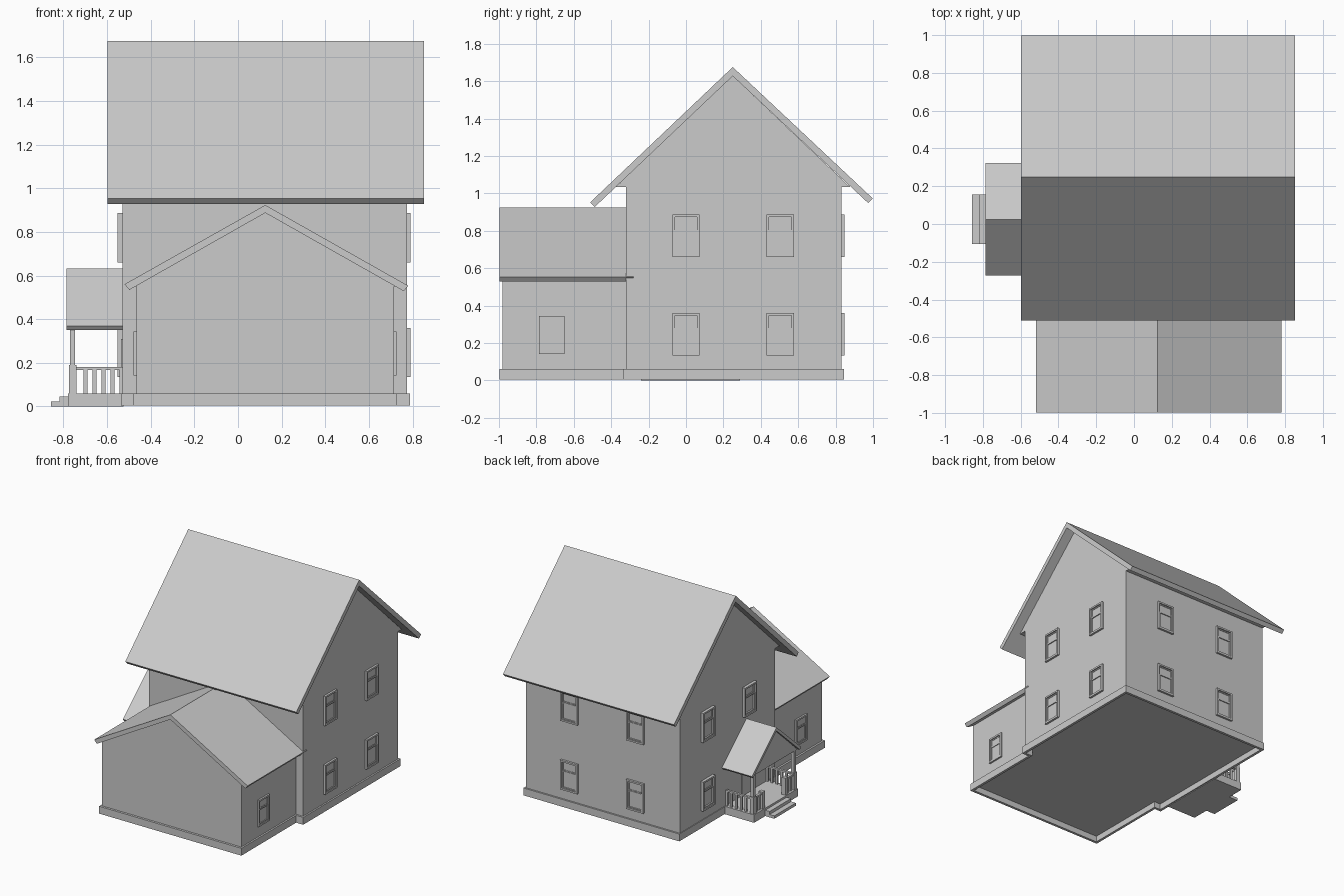
import bpy, bmesh
from math import pi
from mathutils import Matrix, Vector

if "Cube" in bpy.data.objects:
    bpy.data.objects.remove(bpy.data.objects["Cube"])


def finish(name, bm, mat=Matrix()):
    bmesh.ops.recalc_face_normals(bm, faces=bm.faces)
    me = bpy.data.meshes.new(name)
    bm.to_mesh(me)
    bm.free()
    ob = bpy.data.objects.new(name, me)
    ob.matrix_world = mat
    bpy.context.collection.objects.link(ob)
    return ob


def add_box(bm, x0, x1, y0, y1, z0, z1):
    m = Matrix.Translation(((x0 + x1) / 2, (y0 + y1) / 2, (z0 + z1) / 2))
    bmesh.ops.create_cube(bm, size=1, matrix=m @ Matrix.Diagonal((x1 - x0, y1 - y0, z1 - z0, 1)))


def boxes(name, items, mat=Matrix()):
    bm = bmesh.new()
    for b in items:
        add_box(bm, *b)
    return finish(name, bm, mat)


def prism(name, profile, axis, a, b):
    """Extrude a (horizontal, z) profile along x or y."""
    bm = bmesh.new()
    place = (lambda h, z: (a, h, z)) if axis == 'x' else (lambda h, z: (h, a, z))
    f = bm.faces.new([bm.verts.new(place(h, z)) for h, z in profile])
    ext = bmesh.ops.extrude_face_region(bm, geom=[f])['geom']
    d = Vector((b - a, 0, 0)) if axis == 'x' else Vector((0, b - a, 0))
    bmesh.ops.translate(bm, vec=d, verts=[v for v in ext if isinstance(v, bmesh.types.BMVert)])
    return finish(name, bm)


def window(name, pos, angle, w=0.145, h=0.226, d=0.016):
    """Sash window; local -y points out of the wall, pos is bottom centre."""
    t, s = 0.013, 0.008
    x, mid = w / 2, h * 0.64
    xi = x - t
    items = [(-x, -xi, -d, 0.004, 0, h), (xi, x, -d, 0.004, 0, h),
             (-xi, xi, -d, 0.004, h - t, h), (-xi, xi, -d, 0.004, 0, t),
             (-xi, xi, -0.003, 0.004, t, h - t)]
    # lower sash stands proud of the upper sash
    for z0, z1, p in ((t, mid, d * 0.65), (mid, h - t, d * 0.4)):
        items += [(-xi, -xi + s, -p, 0, z0, z1), (xi - s, xi, -p, 0, z0, z1),
                  (-xi + s, xi - s, -p, 0, z0, z0 + s), (-xi + s, xi - s, -p, 0, z1 - s, z1)]
    boxes(name, items, Matrix.Translation(pos) @ Matrix.Rotation(angle, 4, 'Z'))


# foundation skirt, hollow underneath
def outline(o):
    return [(-.535 + o, .845 - o), (-.535 + o, -.335 + o), (-.48 + o, -.335 + o), (-.48 + o, -.997 + o),
            (.727 - o, -.997 + o), (.727 - o, -.335 + o), (.787 - o, -.335 + o), (.787 - o, .845 - o)]


bm = bmesh.new()
loops = [[bm.verts.new((x, y, z)) for x, y in outline(o)]
         for o, z in ((0, .004), (0, .06), (.02, .06), (.02, .004))]
for k in range(4):
    A, B = loops[k], loops[(k + 1) % 4]
    for i in range(8):
        j = (i + 1) % 8
        bm.faces.new((A[i], A[j], B[j], B[i]))
finish("foundation", bm)

# walls and gables
boxes("main_walls", [(-.53, .775, -.32, .832, .05, 1.035)])
boxes("wing_walls", [(-.466, .714, -.98, -.31, .05, .55)])
prism("main_gable", [(-.374, 1.035), (.876, 1.035), (.25, 1.628)], 'x', -.53, .775)
prism("wing_gable", [(-.478, .55), (.728, .55), (.125, .888)], 'y', -.98, -.31)

# roofs
prism("main_roof", [(.25, 1.675), (-.512, .952), (-.488, .927), (.25, 1.627),
                    (.974, .948), (.998, .973)], 'x', -.597, .853)
prism("wing_roof", [(.125, .923), (-.52, .56), (-.498, .534), (.125, .887),
                    (.76, .528), (.78, .553)], 'y', -.998, -.28)

# windows
for z in (.134, .66):
    for y in (0, .504):
        window("right_window", (.775, y, z), pi / 2)
        if z > .5 or y > .3:
            window("left_window", (-.53, y, z), -pi / 2, d=.022)
    for x in (-.157, .402):
        window("back_window", (x, .832, z), pi)
window("wing_right_window", (.714, -.718, .142), pi / 2, .135, .202, .013)
window("wing_left_window", (-.466, -.718, .142), -pi / 2, .135, .202, .013)

# porch: deck, steps, door, roof
C = .025
boxes("porch_deck", [(-.78, -.525, C - .265, C + .265, 0, .06)])
boxes("porch_steps", [(-.857, -.78, C - .13, C + .13, 0, .022),
                      (-.817, -.78, C - .13, C + .13, .022, .045)])
boxes("front_door", [(-.536, -.525, C - .06, C + .06, .06, .31)])
prism("porch_roof", [(C, .631), (C - .298, .368), (C - .284, .351), (C, .604),
                     (C + .284, .351), (C + .298, .368)], 'x', -.785, -.525)
prism("porch_gable", [(C - .275, .355), (C + .275, .355), (C, .604)], 'x', -.77, -.525)

# porch posts and railings, mirrored about the centre line
for side, s in (("front", -1), ("back", 1)):
    yo = C + s * .245
    yn = C + s * .14
    boxes(side + "_porch_post", [(-.769, -.746, yo - .012, yo + .012, .06, .36),
                                 (-.774, -.741, yo - .016, yo + .016, .06, .19)])
    boxes(side + "_newel_post", [(-.774, -.741, yn - .016, yn + .016, .06, .19)])
    lo, hi = sorted((yo, yn))
    rails = [(-.75, -.525, yo - .009, yo + .009, .168, .18),
             (-.767, -.748, lo, hi, .168, .18)]
    for i in range(5):
        x = -.699 + i * .041
        rails.append((x - .009, x + .009, yo - .006, yo + .006, .06, .17))
    for i in (1, 2):
        y = lo + (hi - lo) * i / 3
        rails.append((-.764, -.751, y - .008, y + .008, .06, .17))
    boxes(side + "_railing", rails)
